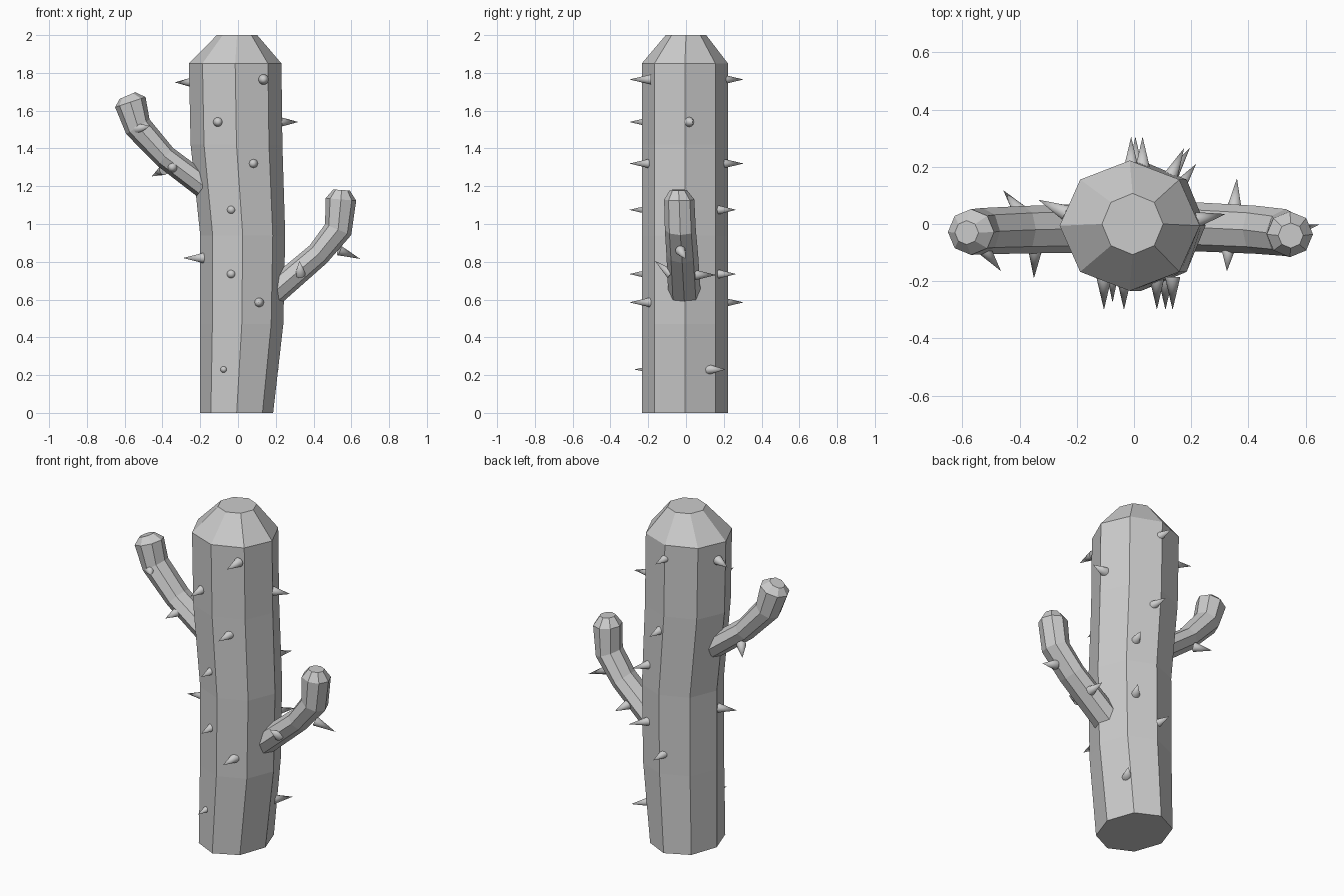
import bpy, bmesh, math
from mathutils import Vector

cube = bpy.data.objects.get("Cube")
if cube:
    bpy.data.objects.remove(cube, do_unlink=True)

grey = bpy.data.materials.new("plain_grey")
grey.use_nodes = True
GREY = (0.6, 0.6, 0.6, 1)
grey.diffuse_color = GREY
grey.node_tree.nodes["Principled BSDF"].inputs["Base Color"].default_value = GREY


def finish(bm, name):
    bmesh.ops.recalc_face_normals(bm, faces=bm.faces)
    mesh = bpy.data.meshes.new(name)
    bm.to_mesh(mesh)
    bm.free()
    mesh.materials.append(grey)
    obj = bpy.data.objects.new(name, mesh)
    bpy.context.collection.objects.link(obj)
    return obj


def stem(name, rings, upright=False, sides=8):
    """Loft octagonal rings (x, y, z, half width across, half depth in y)."""
    bm = bmesh.new()
    centres = [Vector(r[:3]) for r in rings]
    loops = []
    for i, (x, y, z, across, depth) in enumerate(rings):
        if upright:
            axis = Vector((1, 0, 0))
        else:
            before = centres[max(i - 1, 0)]
            after = centres[min(i + 1, len(rings) - 1)]
            tangent = after - before
            axis = Vector((tangent.z, 0, -tangent.x)).normalized()
        loop = []
        for k in range(sides):
            a = math.tau * k / sides
            offset = axis * across * math.cos(a) + Vector((0, depth * math.sin(a), 0))
            loop.append(bm.verts.new(centres[i] + offset))
        loops.append(loop)
    for low, high in zip(loops, loops[1:]):
        for k in range(sides):
            n = (k + 1) % sides
            bm.faces.new((low[k], low[n], high[n], high[k]))
    bm.faces.new(loops[0])
    bm.faces.new(loops[-1])
    return finish(bm, name)


def spike(name, base, tip, radius=0.027):
    base, tip = Vector(base), Vector(tip)
    bm = bmesh.new()
    bmesh.ops.create_cone(bm, cap_ends=True, segments=16, radius1=radius,
                          radius2=0, depth=(tip - base).length)
    turn = (tip - base).to_track_quat('Z', 'Y')
    for v in bm.verts:
        v.co = turn @ v.co + (base + tip) / 2
    obj = finish(bm, name)
    bpy.ops.object.select_all(action='DESELECT')
    obj.select_set(True)
    bpy.context.view_layer.objects.active = obj
    bpy.ops.object.shade_smooth_by_angle(angle=math.radians(50))


# Slightly bent trunk with a bevelled top
stem("trunk", [
    (-.007, -.006, 0, .193, .228),
    (.02, -.006, .47, .22, .228),
    (.025, -.006, .94, .225, .228),
    (-.008, -.006, 1.42, .243, .228),
    (-.015, -.006, 1.85, .245, .228),
    (-.005, 0, 2, .107, .107),
], upright=True)

# Upper arm on the right, lower arm on the left
stem("right_arm", [
    (-.18, -.015, 1.2, .065, .085),
    (-.385, -.02, 1.355, .063, .083),
    (-.53, -.025, 1.515, .073, .081),
    (-.57, -.028, 1.645, .085, .08),
    (-.585, -.03, 1.68, .045, .042),
])
stem("left_arm", [
    (.18, -.008, .63, .07, .086),
    (.425, -.02, .84, .065, .084),
    (.53, -.03, .97, .075, .082),
    (.545, -.036, 1.13, .081, .08),
    (.548, -.04, 1.18, .044, .044),
])

# Spikes on the front and back of the trunk
for i, (x, z) in enumerate([(-.105, 1.54), (.08, 1.32), (-.035, 1.075), (-.035, .735),
                            (.11, .585), (.135, 1.765)]):
    spike(f"front_spike_{i}", (x, -.185, z), (x, -.3, z))
spike("front_spike_low", (-.075, -.18, .23), (-.075, -.275, .23), .02)
for i, (x, z) in enumerate([(-.01, 1.765), (.03, 1.32), (.005, .585)]):
    spike(f"back_spike_{i}", (x, .19, z), (x, .305, z))
for i, z in enumerate([1.075, .735]):
    spike(f"back_corner_spike_{i}", (.125, .16, z), (.175 + .02 * i, .265, z))

# Spikes on the sides of the trunk
spike("left_spike_low", (.15, .12, .23), (.217, .21, .23))
spike("left_spike_high", (.22, .015, 1.54), (.32, .035, 1.54))
spike("right_spike_high", (-.24, .04, 1.75), (-.335, .085, 1.75))
spike("right_spike_low", (-.185, -.04, .82), (-.29, -.07, .82))

# Spikes on the arms
spike("right_arm_spike_front", (-.345, -.08, 1.3), (-.35, -.19, 1.3))
spike("right_arm_spike_tip", (-.53, -.08, 1.505), (-.465, -.165, 1.52))
spike("right_arm_spike_back", (-.395, .04, 1.285), (-.457, .118, 1.252))
spike("left_arm_spike_front", (.33, -.08, .735), (.325, -.165, .805))
spike("left_arm_spike_back", (.35, .05, .73), (.36, .16, .73))
spike("left_arm_spike_outer", (.535, -.03, .86), (.648, -.002, .815))
